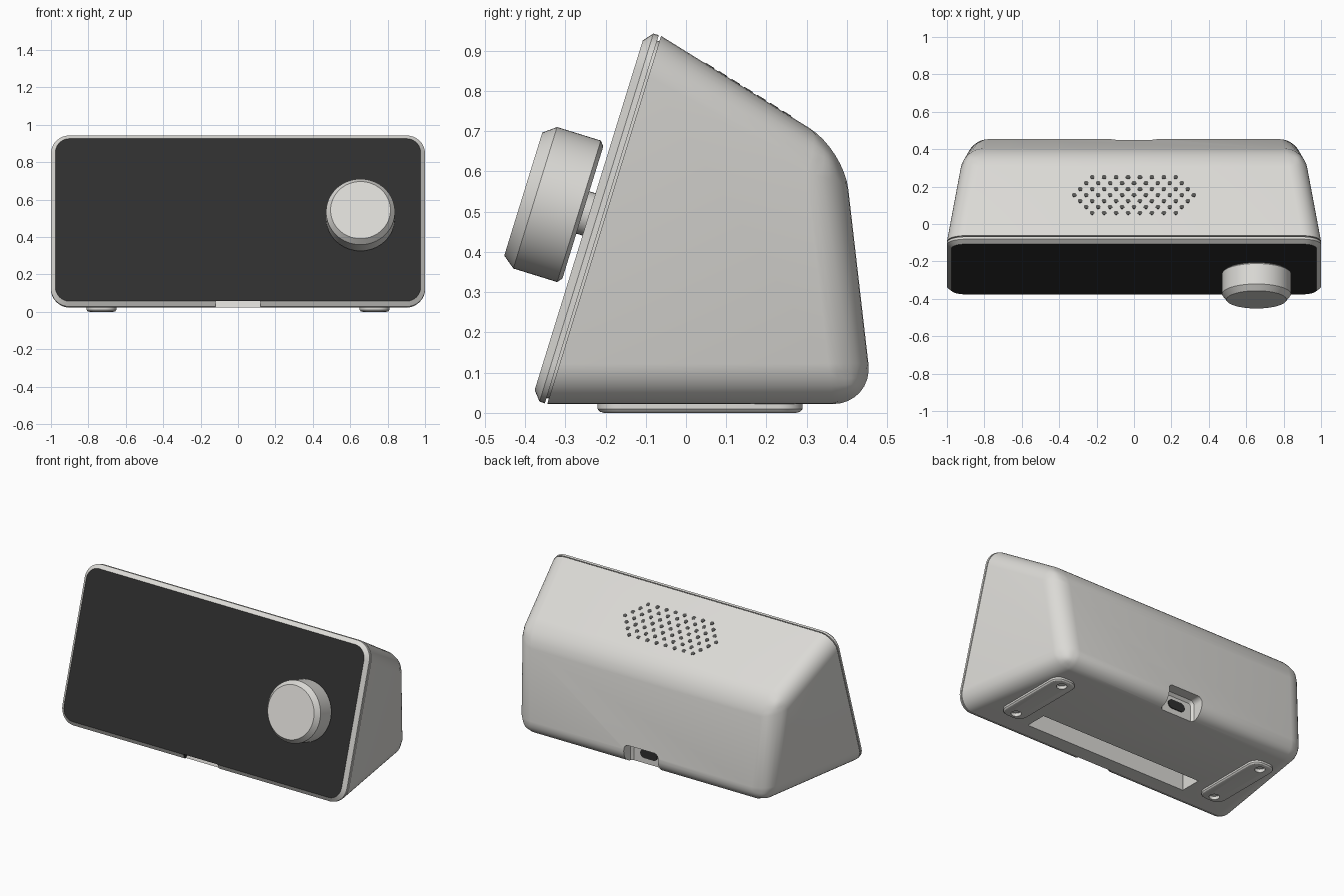
import bpy, bmesh, math
from mathutils import Vector, Matrix

old = bpy.data.objects.get("Cube")
if old:
    bpy.data.objects.remove(old)


def material(name, color):
    m = bpy.data.materials.new(name)
    m.use_nodes = True
    m.diffuse_color = (*color, 1)
    m.node_tree.nodes["Principled BSDF"].inputs["Base Color"].default_value = (*color, 1)
    return m


SHELL = material("warm white shell", (0.71, 0.70, 0.67))
DARK = material("dark glass", (0.028, 0.028, 0.028))
GRILLE = material("grille grey", (0.09, 0.09, 0.087))


def frame(origin, v):
    """Local axes: u along x, v as given, w = u cross v."""
    u, v = Vector((1, 0, 0)), Vector(v).normalized()
    w = u.cross(v)
    m = Matrix((u, v, w)).transposed().to_4x4()
    m.translation = Vector(origin)
    return m


def add_slab(bm, m, hw, hh, r, layers, seg=8, center=(0, 0), cap_mat=0):
    """Loft rounded rectangles (circles when r = hw = hh) through (w, inset) layers."""
    loops = []
    for w, inset in layers:
        rad = max(r - inset, 0.0005)
        cx, cy = hw - inset - rad, hh - inset - rad
        loop = []
        for q, (sx, sy) in enumerate([(1, 1), (-1, 1), (-1, -1), (1, -1)]):
            for i in range(seg + 1):
                a = (q + i / seg) * math.pi / 2
                p = (center[0] + sx * cx + rad * math.cos(a),
                     center[1] + sy * cy + rad * math.sin(a), w)
                loop.append(bm.verts.new(m @ Vector(p)))
        loops.append(loop)
    n = len(loops[0])
    for a, b in zip(loops, loops[1:]):
        for i in range(n):
            j = (i + 1) % n
            bm.faces.new((a[i], a[j], b[j], b[i]))
    bm.faces.new(loops[0][::-1])
    bm.faces.new(loops[-1]).material_index = cap_mat


def finish(name, bm, *mats):
    bmesh.ops.remove_doubles(bm, verts=bm.verts, dist=0.0001)
    bmesh.ops.recalc_face_normals(bm, faces=bm.faces)
    me = bpy.data.meshes.new(name)
    bm.to_mesh(me)
    bm.free()
    for mat in mats:
        me.materials.append(mat)
    ob = bpy.data.objects.new(name, me)
    bpy.context.collection.objects.link(ob)
    return ob


def slab(name, mats, *args, **kw):
    bm = bmesh.new()
    add_slab(bm, *args, **kw)
    return finish(name, bm, *mats)


def activate(ob):
    bpy.ops.object.select_all(action='DESELECT')
    ob.select_set(True)
    bpy.context.view_layer.objects.active = ob


def cut(ob, cutter):
    cutter.hide_render = True
    mod = ob.modifiers.new("cut", 'BOOLEAN')
    mod.operation, mod.object = 'DIFFERENCE', cutter
    activate(ob)
    bpy.ops.object.modifier_apply(modifier=mod.name)
    bpy.data.objects.remove(cutter)


def smooth(ob, angle=32):
    activate(ob)
    bpy.ops.object.shade_smooth_by_angle(angle=math.radians(angle))


# Side profile corners (y, z): front bottom, front top, back top, back bottom
A, B, C, D = (Vector((0, y, z)) for y, z in
              [(-0.345, 0.022), (-0.062, 0.937), (0.392, 0.655), (0.465, 0.022)])
panel = frame(A, B - A)
inward = -(panel.to_3x3() @ Vector((0, 0, 1)))
half_v = (B - A).length / 2

# Tapered wedge body, rounded everywhere but at the front rim
bm = bmesh.new()
rings = []
for side in (-1, 1):
    ring = []
    for p in (A, B, C, D):
        half = 1 - 0.165 * (p - A).dot(inward)
        ring.append(bm.verts.new((side * half, p.y, p.z)))
    rings.append(ring)
left, right = rings
bm.faces.new(left)
bm.faces.new(right[::-1])
for i in range(4):
    j = (i + 1) % 4
    bm.faces.new((left[j], left[i], right[i], right[j]))
rim = set(left[:2] + right[:2])
edges = [e for e in bm.edges if not set(e.verts) <= rim]
bmesh.ops.bevel(bm, geom=edges, offset=0.1, offset_type='OFFSET', segments=8,
                profile=0.5, affect='EDGES')
body = finish("body", bm, SHELL)

# Rear port pocket and long recess underneath
back = frame((0, 0.37, 0.05), (0, 0, -1))
cut(body, slab("pocket_cutter", [SHELL], back, 0.12, 0.1, 0.03,
               [(0, 0.015), (0.015, 0), (0.2, 0)]))
under = frame((0, -0.183, 0), (0, -1, 0))
cut(body, slab("recess_cutter", [SHELL], under, 0.57, 0.068, 0.003,
               [(-0.16, 0), (0.1, 0)], seg=1))
smooth(body)

# Front bezel with dark glass face, seam neck and bottom notch
bezel = slab("front_bezel", [SHELL, DARK], panel, 1.0, half_v, 0.1,
             [(-0.006, 0.014), (0.006, 0.014), (0.006, 0), (0.02, 0), (0.04, 0.024)],
             center=(0, half_v), cap_mat=1)
notch = frame((0, -0.4, 0.01), (0, 0, 1))
cut(bezel, slab("notch_cutter", [DARK], notch, 0.12, 0.048, 0.004,
                [(-0.2, 0), (0.2, 0)], seg=1))
smooth(bezel, 25)

# Control knob on a short shaft
axis = (0.655, 0.481)
smooth(slab("knob", [SHELL], panel, 0.184, 0.184, 0.184,
            [(0.056, 0.012), (0.066, 0), (0.18, 0), (0.211, 0.024)],
            seg=16, center=axis), 25)
smooth(slab("knob_shaft", [SHELL], panel, 0.055, 0.055, 0.055,
            [(0.035, 0), (0.07, 0)], center=axis))

# Speaker grille dots in a staggered hexagon
bm = bmesh.new()
slope = frame((0, 0.155, B.z - 0.621 * (0.155 - B.y)), C - B)
for row in range(-3, 4):
    count = 11 - abs(row)
    for i in range(count):
        dot = ((i - (count - 1) / 2) * 0.064, row * 0.0376)
        add_slab(bm, slope, 0.0125, 0.0125, 0.0125, [(-0.003, 0), (0.002, 0)],
                 seg=3, center=dot)
finish("speaker_grille", bm, GRILLE)

# Rear power port
smooth(slab("power_port", [DARK], frame((0, 0.37, 0.085), (0, 0, -1)),
            0.06, 0.028, 0.028, [(-0.002, 0), (0.005, 0)]))

# Long feet with a screw hole near each end
for side, label in ((1, "left"), (-1, "right")):
    base = frame((side * 0.73, 0.035, 0), (0, -1, 0))
    foot = slab(label + "_foot", [SHELL], base, 0.08, 0.255, 0.06,
                [(-0.03, 0), (-0.01, 0), (-0.003, 0.006), (0, 0.016)])
    bm = bmesh.new()
    for end in (-1, 1):
        add_slab(bm, base, 0.03, 0.03, 0.03, [(-0.02, 0), (0.02, 0)],
                 seg=5, center=(0, end * 0.2))
    cut(foot, finish("screw_cutter", bm, SHELL))
    smooth(foot)
